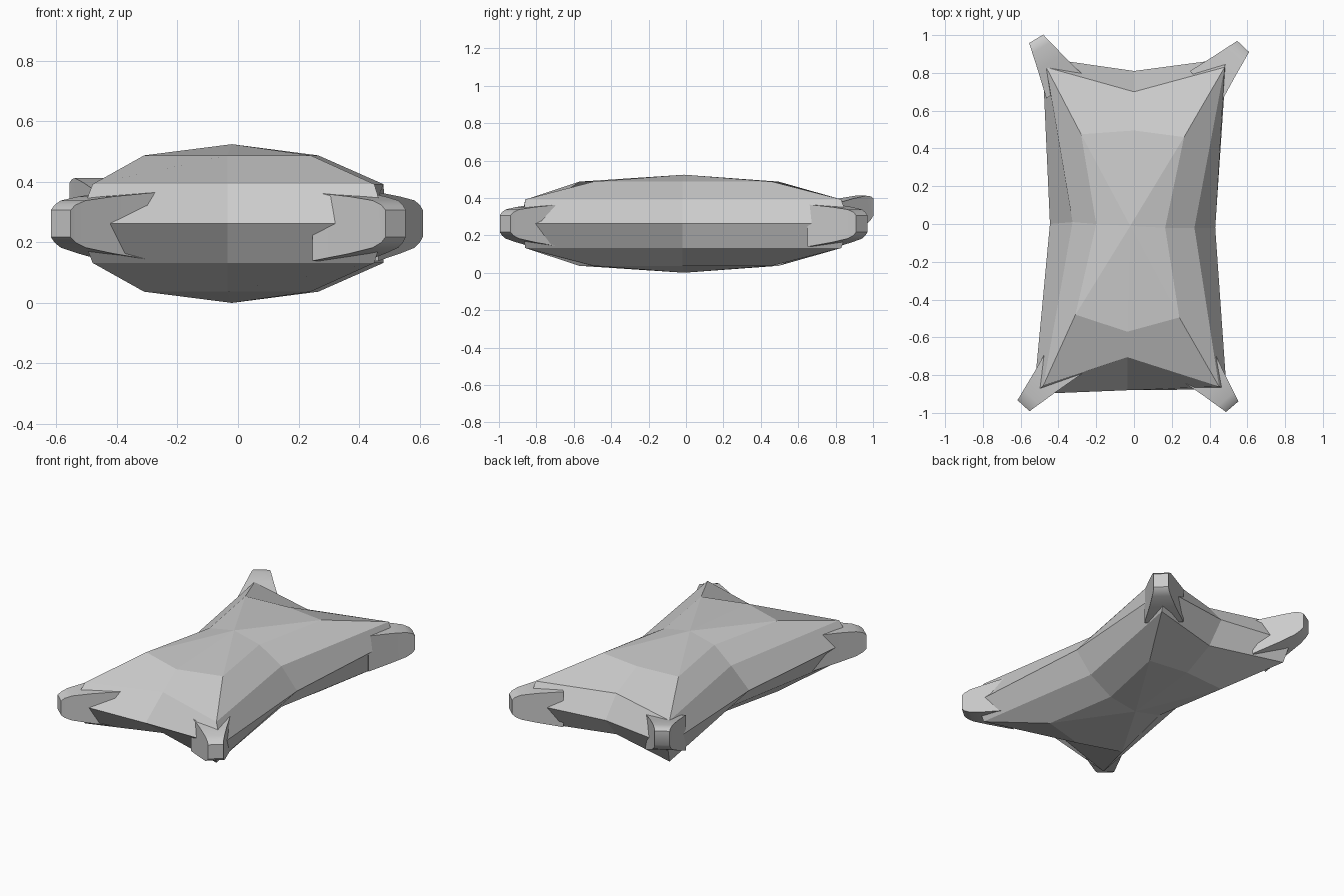
import bpy, bmesh
from mathutils import Vector

if "Cube" in bpy.data.objects:
    bpy.data.objects.remove(bpy.data.objects["Cube"])

MID = 0.262  # height of the seam


def make_object(name, bm):
    bmesh.ops.recalc_face_normals(bm, faces=bm.faces[:])
    mesh = bpy.data.meshes.new(name)
    bm.to_mesh(mesh)
    bm.free()
    ob = bpy.data.objects.new(name, mesh)
    bpy.context.collection.objects.link(ob)
    return ob


# Cushion rings, counter-clockwise from the front left corner: corners and side mids alternate
inner = [(-.31, -.48), (-.035, -.57), (.24, -.495), (.165, -.02),
         (.265, .46), (0, .495), (-.28, .475), (-.20, .0)]
middle = [(-.48, -.855), (-.035, -.705), (.45, -.86), (.32, -.02),
          (.48, .83), (0, .70), (-.465, .83), (-.325, .01)]
seam = [(-.53, -.90), (-.035, -.88), (.49, -.875), (.43, -.02),
        (.49, .875), (0, .81), (-.485, .88), (-.445, .0)]

# Cushion body: flat-faced, built as stacked rings closed with fans
bm = bmesh.new()
layers = [(inner, -.225), (middle, -.13), (seam, 0), (middle, .13), (inner, .225)]
rings = [[bm.verts.new((x, y, MID + dz)) for x, y in pts] for pts, dz in layers]
for a, b in zip(rings, rings[1:]):
    for i in range(8):
        j = (i + 1) % 8
        bm.faces.new((a[i], a[j], b[j], b[i]))
for ring, z in ((rings[0], 0.0), (rings[-1], 0.524)):
    centre = bm.verts.new((-.02, -.01, z))
    for i in range(8):
        bm.faces.new((ring[i], ring[(i + 1) % 8], centre))
make_object("cushion_body", bm)


# Corner ears: tapered tabs with a rounded nose, sunk into the cushion corners
def make_ear(name, tip, root, lift=0.0):
    tip, root = Vector((*tip, MID + lift)), Vector((*root, MID - .01))
    flat = (root - tip).to_2d().normalized()
    side = Vector((-flat.y, flat.x, 0))
    # share of length, half width, half height
    stations = [(0, .044, .045), (.06, .047, .062), (.18, .056, .078),
                (.5, .078, .094), (1, .116, .113)]
    bm = bmesh.new()
    loops = []
    for t, w, h in stations:
        c = tip.lerp(root, t)
        loops.append([bm.verts.new(c + side * w * s + Vector((0, 0, h * u)))
                      for s, u in ((-1, -1), (1, -1), (1, 1), (-1, 1))])
    for a, b in zip(loops, loops[1:]):
        for i in range(4):
            j = (i + 1) % 4
            bm.faces.new((a[i], a[j], b[j], b[i]))
    bm.faces.new(loops[0])
    bm.faces.new(loops[-1])
    ob = make_object(name, bm)
    bpy.ops.object.select_all(action='DESELECT')
    ob.select_set(True)
    bpy.context.view_layer.objects.active = ob
    bpy.ops.object.shade_smooth_by_angle(angle=0.7)


make_ear("front_left_ear", (-.585, -.962), (-.355, -.71))
make_ear("front_right_ear", (.52, -.967), (.335, -.75))
make_ear("back_right_ear", (.578, .94), (.38, .73))
make_ear("back_left_ear", (-.518, .98), (-.365, .725), lift=.09)
